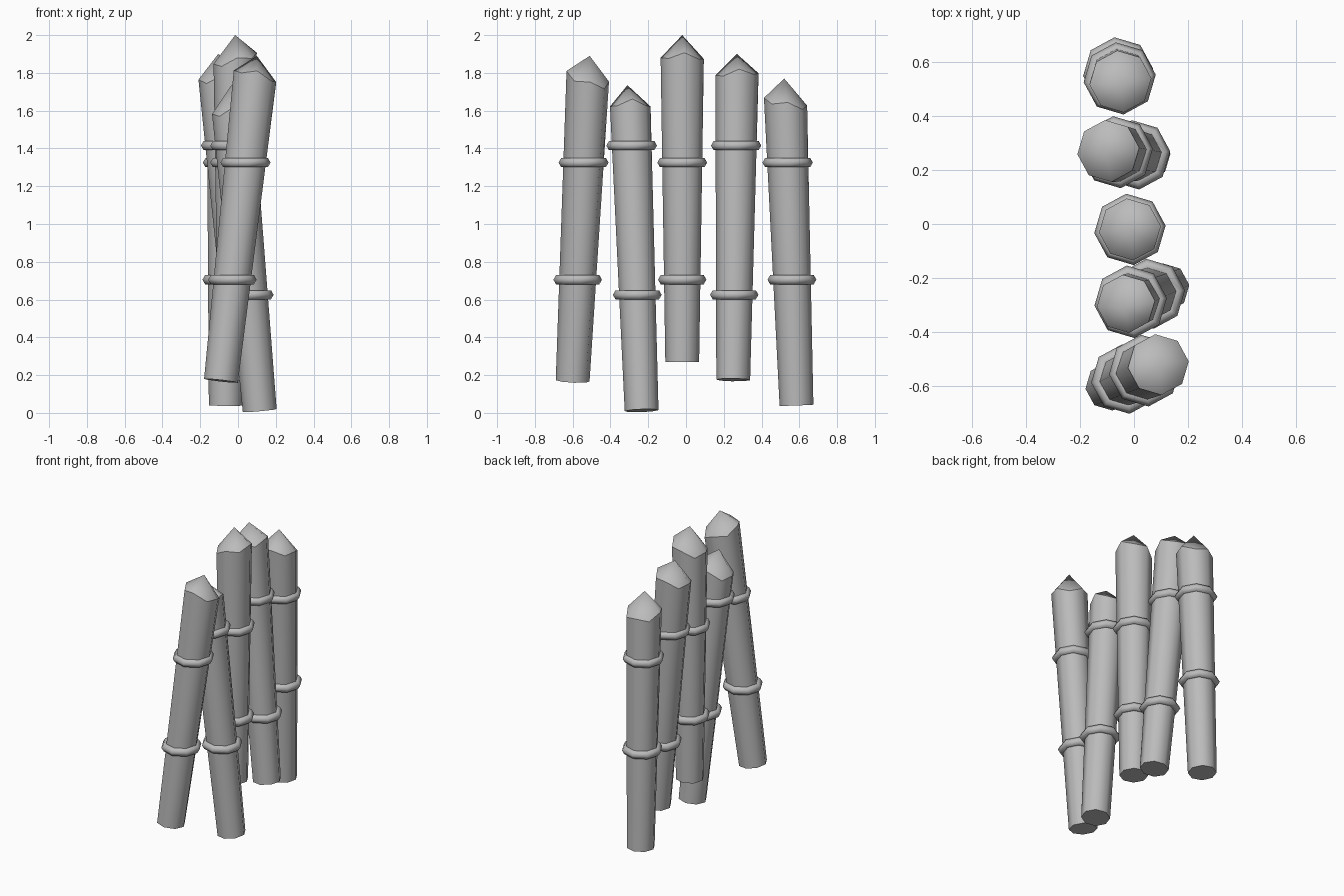
import bpy, bmesh, math
from mathutils import Vector

cube = bpy.data.objects.get("Cube")
if cube:
    bpy.data.objects.remove(cube, do_unlink=True)

SIDES = 8
TWIST = math.radians(6)

wood = bpy.data.materials.new("grey_wood")
wood.use_nodes = True
colour = (0.5, 0.5, 0.5, 1)
wood.diffuse_color = colour
wood.node_tree.nodes["Principled BSDF"].inputs["Base Color"].default_value = colour


def finish(bm, name):
    bmesh.ops.recalc_face_normals(bm, faces=bm.faces)
    for f in bm.faces:
        f.smooth = True
    mesh = bpy.data.meshes.new(name)
    bm.to_mesh(mesh)
    bm.free()
    mesh.materials.append(wood)
    bpy.context.collection.objects.link(bpy.data.objects.new(name, mesh))


def angles():
    return [TWIST + math.tau * k / SIDES for k in range(SIDES)]


def bridge(bm, a, b):
    n = len(a)
    return [bm.faces.new((a[k], a[(k + 1) % n], b[(k + 1) % n], b[k])) for k in range(n)]


# Leaning tapered log with a slanted, roughly hewn point
def make_post(name, base, shoulder, tip, r_top, cut_dir, cut):
    bm = bmesh.new()
    lean = (shoulder - base).normalized()
    low, high = [], []
    for k, a in enumerate(angles()):
        d = Vector((math.cos(a), math.sin(a), 0))
        drop = Vector((0, 0, -d.dot(lean) / lean.z))
        low.append(bm.verts.new(base + 0.09 * (d + drop)))
        p = shoulder + r_top * (d + drop)
        p.z += cut * math.cos(a - math.radians(cut_dir)) + 0.012 * (-1) ** k
        high.append(bm.verts.new(p))
    apex = bm.verts.new(tip)
    bridge(bm, low, high)
    bm.faces.new(low)
    for k in range(SIDES):
        bm.faces.new((high[k], high[(k + 1) % SIDES], apex))
    for loop in (low, high):
        for k in range(SIDES):
            bm.edges.get((loop[k], loop[(k + 1) % SIDES])).smooth = False
    finish(bm, name)


# Level rope band around a post
def make_band(name, centre, radius, tube=0.028, around=6):
    bm = bmesh.new()
    loops = []
    for a in angles():
        d = Vector((math.cos(a), math.sin(a), 0))
        loops.append([bm.verts.new(centre + d * (radius + tube * math.cos(t))
                                   + Vector((0, 0, tube * math.sin(t))))
                      for t in (math.tau * j / around for j in range(around))])
    for k in range(SIDES):
        bridge(bm, loops[k], loops[(k + 1) % SIDES])
    finish(bm, name)


# base, shoulder centre, tip, top radius, cut direction and depth, band heights
posts = {
    "front_post": ((-0.09, -0.60, 0.17), (0.09, -0.52, 1.77), (0.10, -0.51, 1.89), 0.113, 240, 0.03, (0.705, 1.325)),
    "front_middle_post": ((0.115, -0.235, 0.012), (-0.03, -0.295, 1.61), (-0.035, -0.31, 1.735), 0.108, 0, 0.03, (0.625, 1.415)),
    "middle_post": ((-0.015, -0.02, 0.27), (-0.015, -0.02, 1.865), (-0.015, -0.02, 2.0), 0.115, 0, 0.03, (0.705, 1.325)),
    "back_middle_post": ((0.045, 0.25, 0.175), (-0.095, 0.27, 1.78), (-0.105, 0.27, 1.9), 0.115, 30, 0.02, (0.625, 1.415)),
    "back_post": ((-0.065, 0.585, 0.04), (-0.05, 0.527, 1.635), (-0.05, 0.52, 1.77), 0.115, 270, 0.025, (0.705, 1.325)),
}

for name, (base, shoulder, tip, r_top, cut_dir, cut, bands) in posts.items():
    base, shoulder, tip = Vector(base), Vector(shoulder), Vector(tip)
    make_post(name, base, shoulder, tip, r_top, cut_dir, cut)
    for label, z in zip(("lower", "upper"), bands):
        t = (z - base.z) / (shoulder.z - base.z)
        make_band(f"{name}_{label}_band", base.lerp(shoulder, t), 0.098 + 0.01 * t)
